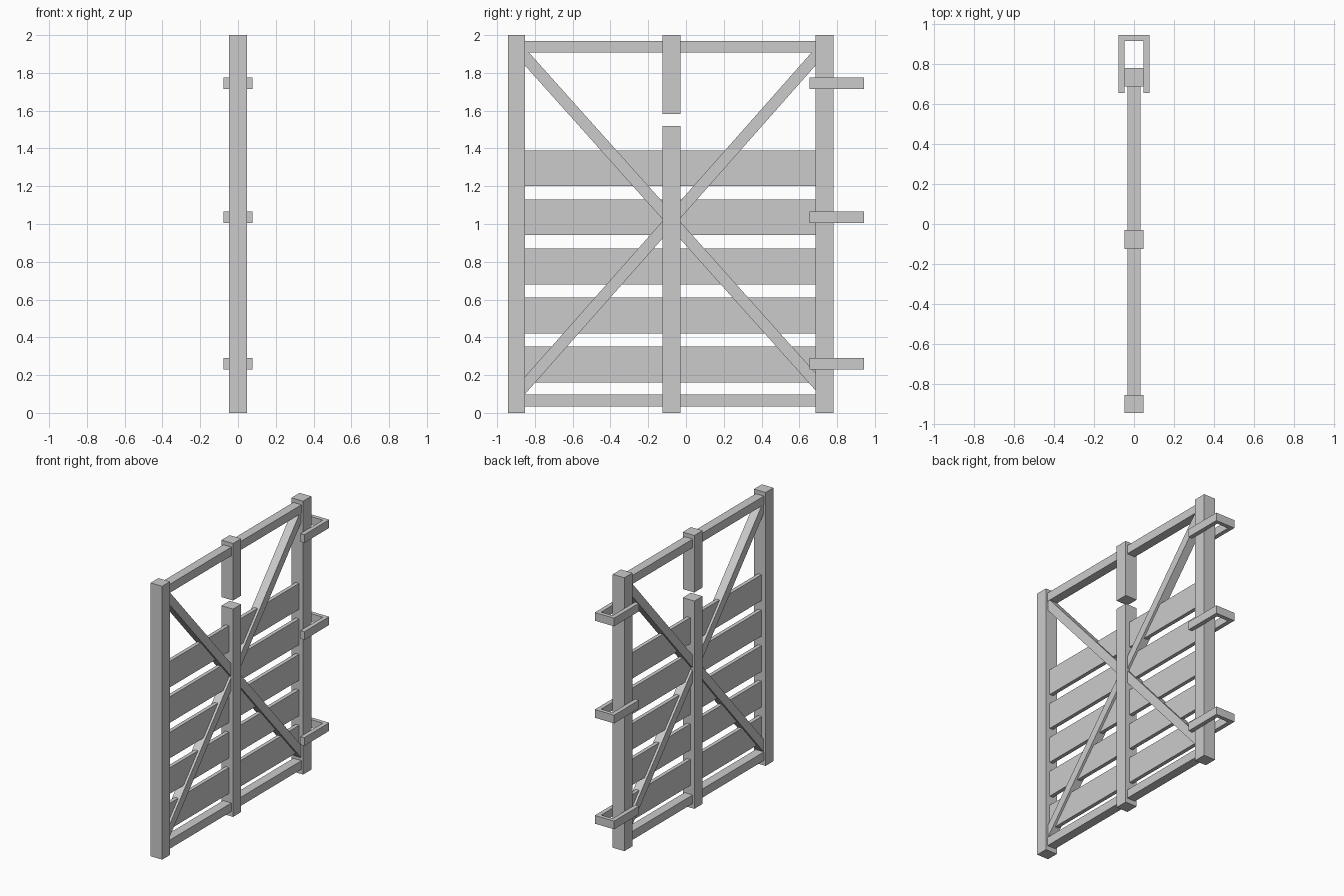
import bpy
import bmesh

old = bpy.data.objects.get("Cube")
if old:
    bpy.data.objects.remove(old, do_unlink=True)

grey = bpy.data.materials.new("plain grey")
grey.use_nodes = True
COLOUR = (0.6, 0.6, 0.6, 1)
grey.diffuse_color = COLOUR
grey.node_tree.nodes["Principled BSDF"].inputs["Base Color"].default_value = COLOUR


def prism(name, outline, half, axis="x", centre=0.0):
    """Extrude a flat outline along x (outline is y, z) or z (outline is x, y)."""
    bm = bmesh.new()
    rings = []
    for d in (centre - half, centre + half):
        rings.append([bm.verts.new((d, a, b) if axis == "x" else (a, b, d))
                      for a, b in outline])
    low, high = rings
    n = len(outline)
    bm.faces.new(low[::-1])
    bm.faces.new(high)
    for i in range(n):
        j = (i + 1) % n
        bm.faces.new((low[i], low[j], high[j], high[i]))
    bmesh.ops.recalc_face_normals(bm, faces=bm.faces)
    mesh = bpy.data.meshes.new(name)
    bm.to_mesh(mesh)
    bm.free()
    mesh.materials.append(grey)
    obj = bpy.data.objects.new(name, mesh)
    bpy.context.collection.objects.link(obj)


def beam(name, y0, y1, z0, z1, half):
    prism(name, [(y0, z0), (y1, z0), (y1, z1), (y0, z1)], half)


POST, RAIL, PLANK, BRACE = 0.047, 0.033, 0.014, 0.031
LEFT, RIGHT = -0.853, 0.686   # inner faces of the end posts

# Upright posts, the middle one split by a gap
beam("front_post", -0.943, LEFT, 0, 2, POST)
beam("hinge_post", RIGHT, 0.78, 0, 2, POST)
beam("middle_post_lower", -0.124, -0.03, 0, 1.52, POST)
beam("middle_post_upper", -0.124, -0.03, 1.583, 2, POST)

# Top and bottom rails
beam("bottom_rail", LEFT, RIGHT, 0.035, 0.098, RAIL)
beam("top_rail", LEFT, RIGHT, 1.907, 1.97, RAIL)

# Five horizontal planks
for i in range(5):
    z = 0.162 + i * 0.2595
    beam(f"plank_{i + 1}", LEFT, RIGHT, z, z + 0.19, PLANK)

# Crossed diagonal braces, cut upright where they meet the posts
RISE = 0.046
for name, za, zb in (("falling_brace", 1.886, 0.165), ("rising_brace", 0.145, 1.886)):
    prism(name, [(LEFT, za - RISE), (RIGHT, zb - RISE),
                 (RIGHT, zb + RISE), (LEFT, za + RISE)], BRACE)

# U-shaped hinge loops around the rear post
half_loop = [(0, 0.943), (0.078, 0.943), (0.078, 0.655), (POST, 0.655), (POST, 0.914), (0, 0.914)]
outline = half_loop[1:5] + [(-x, y) for x, y in half_loop[4:0:-1]]
for i, z in enumerate((0.26, 1.035, 1.745)):
    prism(f"hinge_loop_{i + 1}", outline, 0.03, "z", z)
